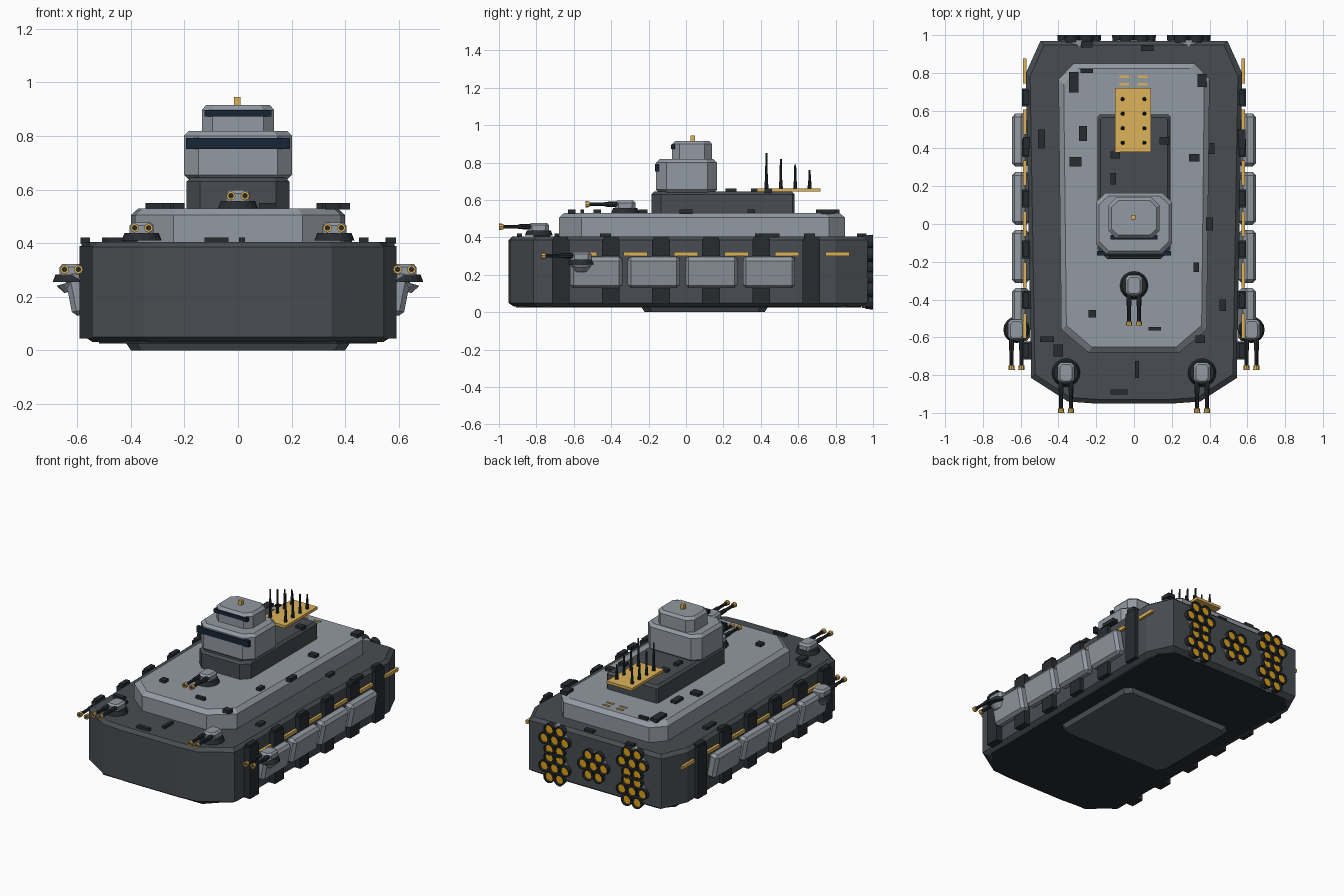
import bpy, bmesh, math
from mathutils import Matrix, Vector

if "Cube" in bpy.data.objects:
    bpy.data.objects.remove(bpy.data.objects["Cube"])


def material(name, r, g, b):
    m = bpy.data.materials.new(name)
    m.diffuse_color = (r, g, b, 1)
    m.use_nodes = True
    m.node_tree.nodes["Principled BSDF"].inputs["Base Color"].default_value = m.diffuse_color
    return m


DARK = material("dark_hull", 0.065, 0.073, 0.082)
LIGHT = material("light_armour", 0.29, 0.32, 0.36)
BLACK = material("black_metal", 0.022, 0.025, 0.030)
GOLD = material("gold", 0.72, 0.45, 0.10)
ORANGE = material("engine_glow", 0.72, 0.36, 0.01)
NAVY = material("window_glass", 0.008, 0.018, 0.035)
KEEL = material("keel_grey", 0.10, 0.11, 0.12)


def finish(bm, name, mat):
    bmesh.ops.recalc_face_normals(bm, faces=bm.faces)
    me = bpy.data.meshes.new(name)
    bm.to_mesh(me)
    bm.free()
    me.materials.append(mat)
    ob = bpy.data.objects.new(name, me)
    bpy.context.collection.objects.link(ob)
    return ob


def tiers(name, half, levels, mat, cx=0, cy=0):
    """Stack an outline (right half, front to back) through (z, inset) levels."""
    outline = half + [(-x, y) for x, y in reversed(half)]
    mx = max(p[0] for p in half)
    y0, y1 = min(p[1] for p in half), max(p[1] for p in half)
    mid, my = (y0 + y1) / 2, (y1 - y0) / 2
    bm = bmesh.new()
    rings = []
    for z, i in levels:
        rings.append([bm.verts.new((cx + x * (mx - i) / mx,
                                    cy + mid + (y - mid) * (my - i) / my, z))
                      for x, y in outline])
    for a, b in zip(rings, rings[1:]):
        for k in range(len(a)):
            n = (k + 1) % len(a)
            bm.faces.new((a[k], a[n], b[n], b[k]))
    bm.faces.new(rings[0])
    bm.faces.new(rings[-1])
    return finish(bm, name, mat)


def octagon(x, y0, y1, front, back):
    return [(x - front, y0), (x, y0 + front), (x, y1 - back), (x - back, y1)]


def box(name, c, s, mat):
    bm = bmesh.new()
    bmesh.ops.create_cube(bm, size=1, matrix=Matrix.Translation(c) @ Matrix.Diagonal((*s, 1)))
    return finish(bm, name, mat)


def rod(name, a, b, r1, r2, mat, n=8):
    a, b = Vector(a), Vector(b)
    d = b - a
    bm = bmesh.new()
    bmesh.ops.create_cone(bm, cap_ends=True, segments=n, radius1=r1, radius2=r2, depth=d.length,
                          matrix=Matrix.Translation((a + b) / 2) @ d.to_track_quat('Z', 'Y').to_matrix().to_4x4())
    return finish(bm, name, mat)


def cup(name, x, z, y_in, y_out, r, hole, depth, mat, n=12):
    """Open tube along y with a recessed floor at its y_out end."""
    s = 1 if y_out > y_in else -1
    bm = bmesh.new()
    rings = []
    for y, q in [(y_in, r * 0.9), (y_out, r), (y_out, hole), (y_out - s * depth, hole * 0.9)]:
        rings.append([bm.verts.new((x + q * math.cos(t * math.tau / n), y, z + q * math.sin(t * math.tau / n)))
                      for t in range(n)])
    for a, b in zip(rings, rings[1:]):
        for k in range(n):
            bm.faces.new((a[k], a[(k + 1) % n], b[(k + 1) % n], b[k]))
    bm.faces.new(rings[0])
    bm.faces.new(rings[-1])
    return finish(bm, name, mat)


# Hull, keel plate and raised deck
tiers("hull", [(0.21, -0.95), (0.35, -0.94), (0.545, -0.815), (0.572, 0.80), (0.495, 0.97)],
      [(0.03, 0.03), (0.05, 0), (0.385, 0), (0.405, 0.022)], DARK)
tiers("hull_underside", octagon(0.52, -0.91, 0.935, 0.15, 0.08), [(0.026, 0), (0.035, 0)], BLACK)
tiers("keel_plate", octagon(0.42, -0.24, 0.44, 0.04, 0.04), [(0, 0.02), (0.03, 0)], KEEL)
tiers("upper_deck", [(0.24, -0.68), (0.385, -0.56), (0.40, 0.765), (0.32, 0.85)],
      [(0.39, 0), (0.505, 0), (0.53, 0.028)], LIGHT)

# Command tower
tiers("tower_base", octagon(0.192, -0.185, 0.58, 0.05, 0.01), [(0.52, 0), (0.63, 0), (0.645, 0.015)], DARK)
tiers("lower_bridge", octagon(0.202, -0.16, 0.165, 0.055, 0.05),
      [(0.64, 0.015), (0.655, 0), (0.80, 0), (0.818, 0.018)], LIGHT)
tiers("upper_bridge", octagon(0.135, -0.075, 0.14, 0.04, 0.04), [(0.81, 0), (0.898, 0), (0.915, 0.016)], LIGHT)
box("lower_window", (0, -0.155, 0.772), (0.39, 0.022, 0.04), NAVY)
box("upper_window", (0, -0.07, 0.885), (0.25, 0.022, 0.025), NAVY)
box("roof_beacon", (-0.003, 0.035, 0.928), (0.024, 0.024, 0.034), GOLD)

# Antenna array
box("antenna_platform", (-0.005, 0.55, 0.653), (0.19, 0.34, 0.018), GOLD)
for x in (-0.06, 0.055):
    for k in range(4):
        y, top = 0.43 + 0.077 * k, 0.85 - 0.03 * k
        rod("antenna_foot", (x, y, 0.655), (x, y, 0.70), 0.011, 0.009, BLACK)
        rod("antenna", (x, y, 0.69), (x, y, top), 0.008, 0.005, BLACK)
    for y in (0.74, 0.78):
        box("deck_marking", (x * 0.85, y, 0.531), (0.05, 0.014, 0.006), GOLD)

# Side ribs, gold strips and slanted armour pods
for s in (-1, 1):
    for k in range(6):
        y = -0.67 + 0.268 * k
        box("side_rib", (s * 0.565, y, 0.217), (0.055, 0.095, 0.345), BLACK)
        box("side_strip", (s * 0.579, 0.81 - 0.27 * k, 0.312), (0.018, 0.13, 0.022), GOLD)
    for k in range(4):
        y = -0.48 + 0.308 * k
        pod = box("armour_pod", (0, 0, 0), (0.07, 0.28, 0.17), LIGHT)
        pod.matrix_world = Matrix.Translation((s * 0.599, y, 0.215)) @ Matrix.Rotation(s * math.radians(11), 4, 'Y')
        b = pod.modifiers.new("edge", 'BEVEL')
        b.width, b.segments = 0.018, 1


# Twin gun turrets
def turret(x, y, z, r=0.075):
    rod("turret_base", (x, y, z), (x, y, z + 0.028), r, r * 0.85, BLACK, 16)
    tiers("turret_head", octagon(0.045, -0.055, 0.055, 0.018, 0.018),
          [(z + 0.025, 0), (z + 0.055, 0), (z + 0.068, 0.012)], LIGHT, x, y)
    for dx in (-0.026, 0.026):
        rod("gun_sleeve", (x + dx, y - 0.03, z + 0.047), (x + dx, y - 0.11, z + 0.047), 0.015, 0.013, BLACK)
        rod("gun_barrel", (x + dx, y - 0.10, z + 0.047), (x + dx, y - 0.20, z + 0.047), 0.010, 0.010, BLACK)
        cup("muzzle", x + dx, z + 0.047, y - 0.19, y - 0.213, 0.017, 0.009, 0.012, GOLD, 8)
        rod("muzzle_bore", (x + dx, y - 0.198, z + 0.047), (x + dx, y - 0.206, z + 0.047), 0.009, 0.009, BLACK)


turret(0, -0.325, 0.53)
for s in (-1, 1):
    turret(s * 0.36, -0.787, 0.41)
    turret(s * 0.622, -0.56, 0.255, 0.07)
    rod("sponson", (s * 0.61, -0.56, 0.225), (s * 0.62, -0.56, 0.258), 0.04, 0.06, LIGHT, 12)

# Engine clusters of seven nozzles
for cx, cz in [(-0.29, 0.12), (-0.29, 0.308), (0, 0.212), (0.29, 0.12), (0.29, 0.308)]:
    rod("engine_mount", (cx, 0.94, cz), (cx, 0.974, cz), 0.098, 0.098, LIGHT, 16)
    for k in range(7):
        a = k * math.tau / 6
        d = 0.077 if k < 6 else 0
        x, z = cx + d * math.cos(a), cz + d * math.sin(a)
        cup("nozzle", x, z, 0.96, 1.0, 0.0395, 0.031, 0.018, BLACK)
        rod("nozzle_glow", (x, 0.975, z), (x, 0.988, z), 0.030, 0.030, ORANGE, 12)

# Small deck fittings: x, y, width, length
hull_bits = [(-0.25, 0.95, .06, .03), (0.07, 0.93, .065, .03), (-0.49, 0.45, .035, .10), (0.40, 0.40, .05, .06),
             (-0.46, -0.61, .075, .03), (-0.40, -0.67, .05, .065), (0.015, -0.77, .022, .09),
             (-0.08, -0.89, .09, .026), (0.47, -0.43, .035, .06), (0.23, -0.62, .055, .065),
             (0.57, 0.66, .03, .06), (0.57, 0.45, .04, .10), (-0.57, 0.43, .035, .06)]
deck_bits = [(-0.32, 0.75, .05, .11), (-0.25, 0.81, .065, .02), (-0.27, 0.48, .04, .08), (-0.31, 0.33, .065, .05),
             (0.32, 0.35, .055, .04), (0.36, 0.76, .05, .07), (0.40, 0.0, .035, .07), (0.33, -0.23, .03, .05),
             (-0.22, -0.475, .04, .04), (0.11, -0.555, .065, .02), (0.35, -0.61, .05, .04)]
tower_bits = [(-0.10, 0.365, .05, .035), (-0.11, 0.24, .03, .06), (0.16, 0.44, .05, .04)]
for bits, z in ((hull_bits, 0.41), (deck_bits, 0.537), (tower_bits, 0.65)):
    for x, y, w, l in bits:
        box("deck_fitting", (x, y, z), (w, l, 0.024), BLACK)
for s in (-1, 1):
    for k in range(6):
        box("rib_cap", (s * 0.57, -0.67 + 0.268 * k, 0.395), (0.03, 0.08, 0.02), BLACK)
